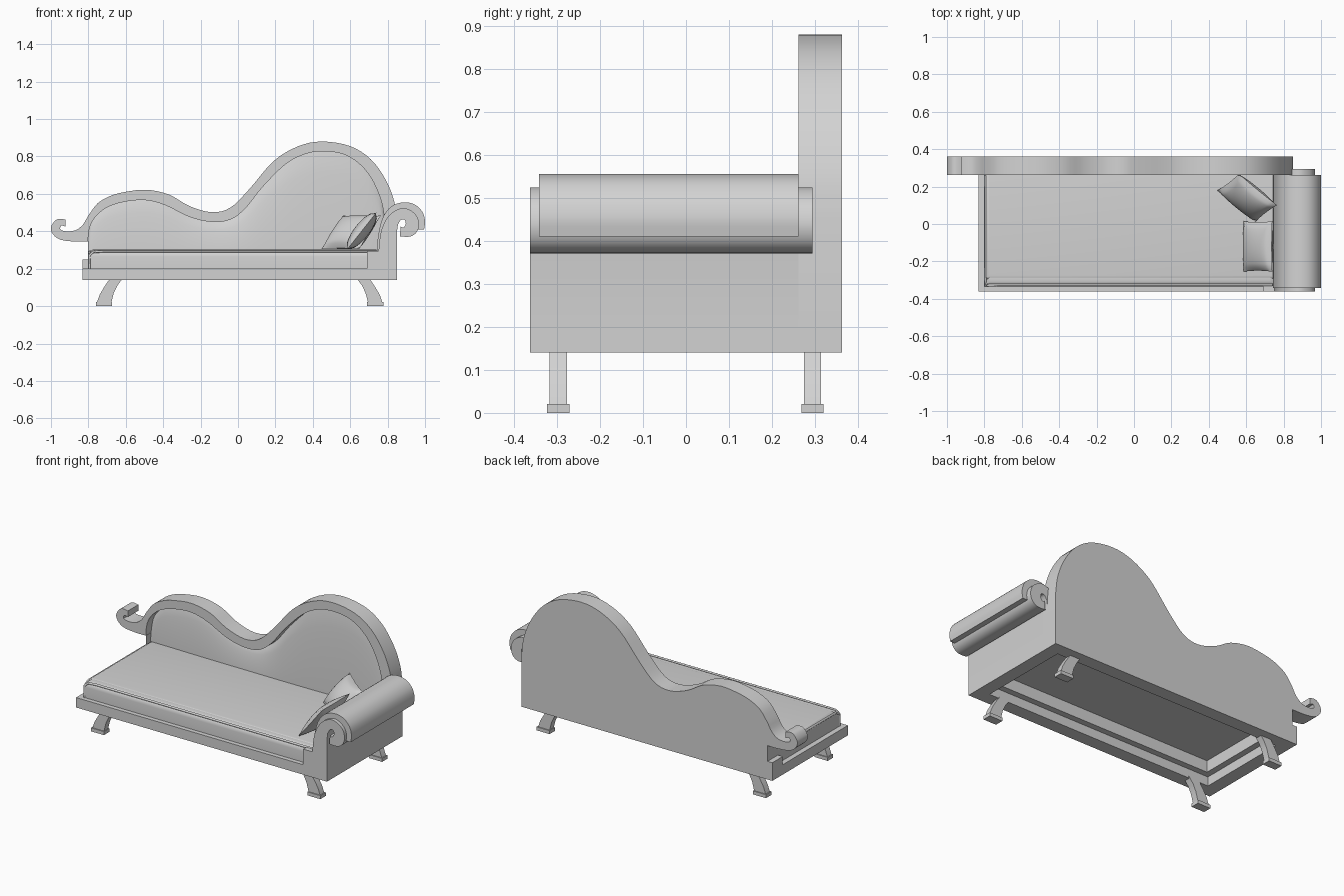
import bpy, bmesh, math
from mathutils import Matrix, Vector

cube = bpy.data.objects.get("Cube")
if cube:
    bpy.data.objects.remove(cube, do_unlink=True)

mat = bpy.data.materials.new("plain grey")
mat.use_nodes = True
grey = (0.65, 0.65, 0.65, 1)
mat.diffuse_color = grey
mat.node_tree.nodes["Principled BSDF"].inputs["Base Color"].default_value = grey


def finish(name, bm, angle=35):
    bmesh.ops.recalc_face_normals(bm, faces=bm.faces)
    mesh = bpy.data.meshes.new(name)
    bm.to_mesh(mesh)
    bm.free()
    mesh.materials.append(mat)
    ob = bpy.data.objects.new(name, mesh)
    bpy.context.collection.objects.link(ob)
    bpy.ops.object.select_all(action='DESELECT')
    ob.select_set(True)
    bpy.context.view_layer.objects.active = ob
    bpy.ops.object.shade_smooth_by_angle(angle=math.radians(angle))
    return ob


def spline(pts, n=4):
    """Smooth open curve through the given points."""
    p = [Vector(q) for q in pts]
    p = [2 * p[0] - p[1]] + p + [2 * p[-1] - p[-2]]
    out = []
    for a, b, c, d in zip(p, p[1:], p[2:], p[3:]):
        for i in range(n):
            t = i / n
            out.append(0.5 * (2 * b + (c - a) * t + (2 * a - 5 * b + 4 * c - d) * t * t
                              + (3 * b - a - 3 * c + d) * t ** 3))
    return out + [p[-2]]


def extrude(name, pts, y0, y1):
    """Solid made from an x-z outline, running from y0 to y1."""
    bm = bmesh.new()
    a = [bm.verts.new((p[0], y0, p[1])) for p in pts]
    b = [bm.verts.new((p[0], y1, p[1])) for p in pts]
    bm.faces.new(a)
    bm.faces.new(b[::-1])
    for i in range(len(a)):
        j = (i + 1) % len(a)
        bm.faces.new((a[i], b[i], b[j], a[j]))
    return finish(name, bm)


def box(name, x0, x1, y0, y1, z0, z1, round_top=0):
    bm = bmesh.new()
    size = Matrix.Diagonal((x1 - x0, y1 - y0, z1 - z0, 1))
    mid = Matrix.Translation(((x0 + x1) / 2, (y0 + y1) / 2, (z0 + z1) / 2))
    bmesh.ops.create_cube(bm, size=1, matrix=mid @ size)
    if round_top:
        edges = [e for e in bm.edges if min(v.co.z for v in e.verts) > z1 - 0.001]
        bmesh.ops.bevel(bm, geom=edges, offset=round_top, segments=5, profile=0.5, affect='EDGES')
    return finish(name, bm)


# Base frame, open underneath
rim = 0.08
box("base_front_rail", -0.832, 0.85, -0.362, -0.362 + rim, 0.14, 0.20)
box("base_back_rail", -0.832, 0.85, 0.362 - rim, 0.362, 0.14, 0.20)
box("base_left_rail", 0.85 - rim, 0.85, -0.362 + rim, 0.362 - rim, 0.14, 0.20)
box("base_right_rail", -0.832, -0.832 + rim, -0.362 + rim, 0.362 - rim, 0.14, 0.20)

# Hollow seat: top pad, rolled front edge and inner supports
box("seat_pad", -0.80, 0.76, -0.30, 0.31, 0.265, 0.302, 0.025)
box("seat_front_roll", -0.80, 0.76, -0.335, -0.245, 0.195, 0.299, 0.035)
box("seat_side_support", -0.80, -0.715, -0.26, 0.30, 0.195, 0.275)
box("seat_arm_support", 0.73, 0.78, -0.26, 0.30, 0.195, 0.275)
box("seat_back_support", -0.75, 0.76, 0.245, 0.32, 0.195, 0.275)

# Piping along the seat edges
for name, path in (
        ("front_piping", [(-0.795, -0.332, 0.20), (-0.795, -0.332, 0.27), (-0.775, -0.328, 0.29),
                          (-0.72, -0.326, 0.293), (0.74, -0.326, 0.293)]),
        ("side_piping", [(-0.795, -0.332, 0.27), (-0.794, -0.30, 0.29), (-0.794, 0.26, 0.29)])):
    curve = bpy.data.curves.new(name, 'CURVE')
    curve.dimensions = '3D'
    curve.bevel_depth = 0.007
    curve.bevel_resolution = 1
    s = curve.splines.new('POLY')
    s.points.add(len(path) - 1)
    for point, co in zip(s.points, path):
        point.co = (*co, 1)
    curve.materials.append(mat)
    bpy.context.collection.objects.link(bpy.data.objects.new(name, curve))

# Backrest: wavy board, raised rail and scrolled end
crest = spline([(-0.80, 0.485), (-0.75, 0.55), (-0.68, 0.59), (-0.60, 0.611), (-0.49, 0.622),
                (-0.37, 0.597), (-0.26, 0.535), (-0.14, 0.502), (-0.04, 0.527), (0.06, 0.625),
                (0.19, 0.775), (0.32, 0.854), (0.45, 0.88), (0.60, 0.855), (0.71, 0.785),
                (0.79, 0.675), (0.835, 0.56), (0.85, 0.45)])
hook = spline([(-0.80, 0.345), (-0.87, 0.345), (-0.95, 0.355), (-0.99, 0.385), (-1.0, 0.42),
               (-0.98, 0.455), (-0.955, 0.467), (-0.922, 0.462)], 3)
hook += spline([(-0.922, 0.425), (-0.945, 0.43), (-0.95, 0.41), (-0.92, 0.40), (-0.87, 0.405),
                (-0.83, 0.435), (-0.80, 0.485)], 3)[:-1]
left_edge = [(-0.832, 0.14), (-0.832, 0.25), (-0.80, 0.25)]
outer = [Vector(p) for p in left_edge] + hook + crest + [Vector((0.85, 0.14))]
extrude("back_board", outer, 0.325, 0.362)
inner = spline([(-0.80, 0.25), (-0.80, 0.38), (-0.775, 0.46), (-0.71, 0.522), (-0.62, 0.555),
                (-0.50, 0.567), (-0.39, 0.54), (-0.26, 0.477), (-0.14, 0.45), (-0.04, 0.463),
                (0.04, 0.523), (0.13, 0.635), (0.25, 0.755), (0.35, 0.81), (0.45, 0.827),
                (0.57, 0.81), (0.67, 0.74), (0.74, 0.63), (0.78, 0.49), (0.787, 0.25)])
extrude("back_rail", outer + [Vector((0.787, 0.14))] + inner[::-1] + [Vector((-0.80, 0.14))],
        0.262, 0.325)

# Padded back panel, swelling gently inside the rail
bm = bmesh.new()
rows, cols = 10, []
for i, p in enumerate(inner):
    side = math.sin(math.pi * i / (len(inner) - 1)) ** 0.5 if 0 < i < len(inner) - 1 else 0
    cols.append([bm.verts.new((p.x, 0.318 - 0.035 * side * math.cos(math.pi / 2 * r / rows) ** 0.6,
                               0.24 + (p.y - 0.24) * r / rows)) for r in range(rows + 1)])
for a, b in zip(cols, cols[1:]):
    for r in range(rows):
        bm.faces.new((a[r], b[r], b[r + 1], a[r + 1]))
finish("back_panel", bm, 60)

# Rolled arm: scrolled frame, pad over it and front block
arm_out = spline([(0.865, 0.372), (0.92, 0.372), (0.955, 0.395), (0.968, 0.44), (0.95, 0.49),
                  (0.90, 0.522), (0.85, 0.515), (0.80, 0.475), (0.765, 0.40), (0.752, 0.30)])
arm_in = [Vector(p) for p in ((0.752, 0.19), (0.85, 0.19), (0.85, 0.40))]
arm_in += spline([(0.855, 0.435), (0.87, 0.46), (0.89, 0.462), (0.897, 0.44), (0.885, 0.42),
                  (0.87, 0.425)], 3)
extrude("arm_frame", arm_out + arm_in, -0.362, 0.294)
pad_out = spline([(0.742, 0.29), (0.75, 0.38), (0.775, 0.475), (0.82, 0.533), (0.885, 0.555),
                  (0.945, 0.543), (0.985, 0.505), (1.0, 0.455), (0.995, 0.41)])
pad_in = spline([(0.955, 0.41), (0.955, 0.45), (0.93, 0.49), (0.89, 0.505), (0.84, 0.49),
                 (0.80, 0.42), (0.79, 0.29)])
extrude("arm_pad", pad_out + pad_in, -0.342, 0.262)
box("arm_front_block", 0.69, 0.80, -0.362, -0.33, 0.19, 0.295)

# Legs and feet
shape = [(-0.754, 0.02), (-0.74, 0.06), (-0.717, 0.10), (-0.683, 0.15), (-0.615, 0.15),
         (-0.645, 0.11), (-0.664, 0.07), (-0.677, 0.02)]
for end, sx in (("right", 1), ("left", -1)):
    for row, y in (("front", -0.297), ("back", 0.294)):
        mx = lambda x: x if sx > 0 else 0.018 - x
        extrude(f"{row}_{end}_leg", [(mx(x), z) for x, z in shape], y - 0.02, y + 0.02)
        x0, x1 = sorted((mx(-0.76), mx(-0.673)))
        box(f"{row}_{end}_foot", x0, x1, y - 0.026, y + 0.026, 0, 0.021)


def pillow(name, centre, along, up, half_w, half_h, thick):
    """Cushion with pinched corners, leaning along the given directions."""
    u, v = Vector(along).normalized(), Vector(up).normalized()
    w = u.cross(v)
    bm = bmesh.new()
    for side in (-1, 1):
        grid = bmesh.ops.create_grid(bm, x_segments=14, y_segments=14, size=1)["verts"]
        for vert in grid:
            a, b = vert.co.x, vert.co.y
            puff = (max(0, 1 - a * a) * max(0, 1 - b * b)) ** 0.5
            vert.co = (Vector(centre) + u * half_w * a * (1 - 0.04 * (1 - b * b))
                       + v * half_h * b * (1 - 0.04 * (1 - a * a)) + w * side * thick * puff)
    bmesh.ops.remove_doubles(bm, verts=bm.verts, dist=0.0005)
    finish(name, bm, 60)


# Two throw pillows against the arm
pillow("back_pillow", (0.605, 0.14, 0.395), (0.20, -0.165, 0), (0.11, 0.085, 0.17), 0.132, 0.115, 0.05)
pillow("front_pillow", (0.662, -0.12, 0.402), (0, 1, 0), (0.15, 0, 0.19), 0.135, 0.125, 0.04)
